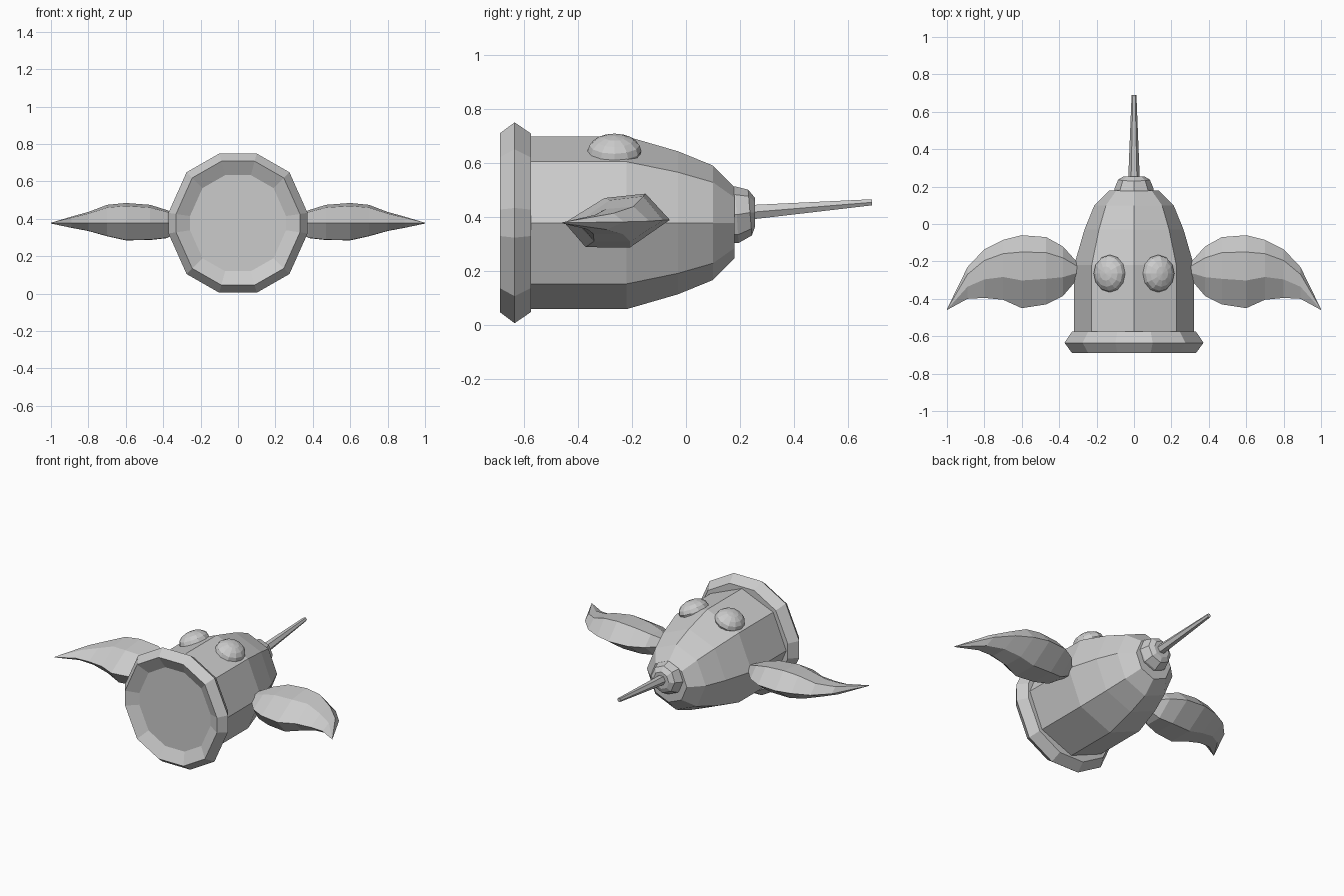
import bpy, bmesh
from math import sin, cos, pi, radians
from mathutils import Matrix

if "Cube" in bpy.data.objects:
    bpy.data.objects.remove(bpy.data.objects["Cube"])

grey = bpy.data.materials.new("plain_grey")
grey.use_nodes = True
GREY = (0.6, 0.6, 0.6, 1)
grey.diffuse_color = GREY
grey.node_tree.nodes["Principled BSDF"].inputs["Base Color"].default_value = GREY
AXIS = 0.377


def finish(name, bm):
    bmesh.ops.recalc_face_normals(bm, faces=bm.faces)
    mesh = bpy.data.meshes.new(name)
    bm.to_mesh(mesh)
    bm.free()
    mesh.materials.append(grey)
    obj = bpy.data.objects.new(name, mesh)
    bpy.context.scene.collection.objects.link(obj)
    return obj


def loft(name, rings):
    """Skin a list of equal point rings and cap both ends."""
    bm = bmesh.new()
    loops = [[bm.verts.new(p) for p in ring] for ring in rings]
    n = len(loops[0])
    for a, b in zip(loops, loops[1:]):
        for i in range(n):
            j = (i + 1) % n
            bm.faces.new((a[i], a[j], b[j], b[i]))
    bm.faces.new(loops[0])
    bm.faces.new(loops[-1])
    return finish(name, bm)


def circle(y, r, z=AXIS, sides=8, tilt=0):
    angles = [2 * pi * i / sides for i in range(sides)]
    return [(r * cos(a), y + tilt * sin(a), z + r * sin(a)) for a in angles]


# Body: octagonal barrel tapering to the back
loft("body", [circle(y, r) for y, r in
              [(-0.6, 0.32), (-0.22, 0.32), (-0.03, 0.265), (0.1, 0.212), (0.18, 0.132)]])

# Rim: twelve-sided ring with a ridge and a recessed face
quarter = [(0.372, 0.055), (0.275, 0.272), (0.1, 0.372)]
outline = (quarter + [(-x, z) for x, z in reversed(quarter)]
           + [(-x, -z) for x, z in quarter] + [(x, -z) for x, z in reversed(quarter)])
loft("rim", [[(x * s, y, AXIS + z * s) for x, z in outline] for y, s in
             [(-0.575, 0.7), (-0.575, 0.89), (-0.635, 1), (-0.69, 0.89), (-0.65, 0.69)]])

# Collar and tail spike
loft("tail_collar", [circle(0.165, 0.105, 0.407), circle(0.188, 0.105, 0.407, tilt=-0.007),
                     circle(0.237, 0.085, 0.415, tilt=-0.007), circle(0.255, 0.055, 0.415)])
loft("tail_spike", [circle(0.24, 0.031, 0.416, 6), circle(0.69, 0.013, 0.453, 6)])

# Fins: x, front edge, back edge, height above, depth below
stations = [(0.29, -0.28, -0.22, 0.03, 0.03), (0.38, -0.385, -0.12, 0.07, 0.08),
            (0.47, -0.43, -0.07, 0.098, 0.09), (0.6, -0.45, -0.06, 0.108, 0.092),
            (0.7, -0.405, -0.085, 0.098, 0.07), (0.8, -0.395, -0.135, 0.06, 0.042),
            (0.89, -0.4, -0.23, 0.035, 0.025), (1, -0.46, -0.455, 0.002, 0.002)]
section = [(0, 0), (0.38, 0.85), (0.77, 1), (1, 0.1), (0.62, -1), (0.2, -0.98)]


def fin_ring(side, x, front, back, up, down):
    return [(side * x, front + u * (back - front), AXIS + v * (up if v > 0 else down))
            for u, v in section]


for side, label in ((1, "left"), (-1, "right")):
    loft(label + "_fin", [fin_ring(side, *s) for s in stations])

    # Eye: flattened ball lying on the sloped upper face
    bm = bmesh.new()
    bmesh.ops.create_uvsphere(bm, u_segments=12, v_segments=8, radius=1)
    place = (Matrix.Translation((side * 0.13, -0.265, 0.643))
             @ Matrix.Rotation(side * radians(22.5), 4, 'Y')
             @ Matrix.Diagonal((0.09, 0.1, 0.06, 1)))
    bmesh.ops.transform(bm, matrix=place, verts=bm.verts)
    finish(label + "_eye", bm)
